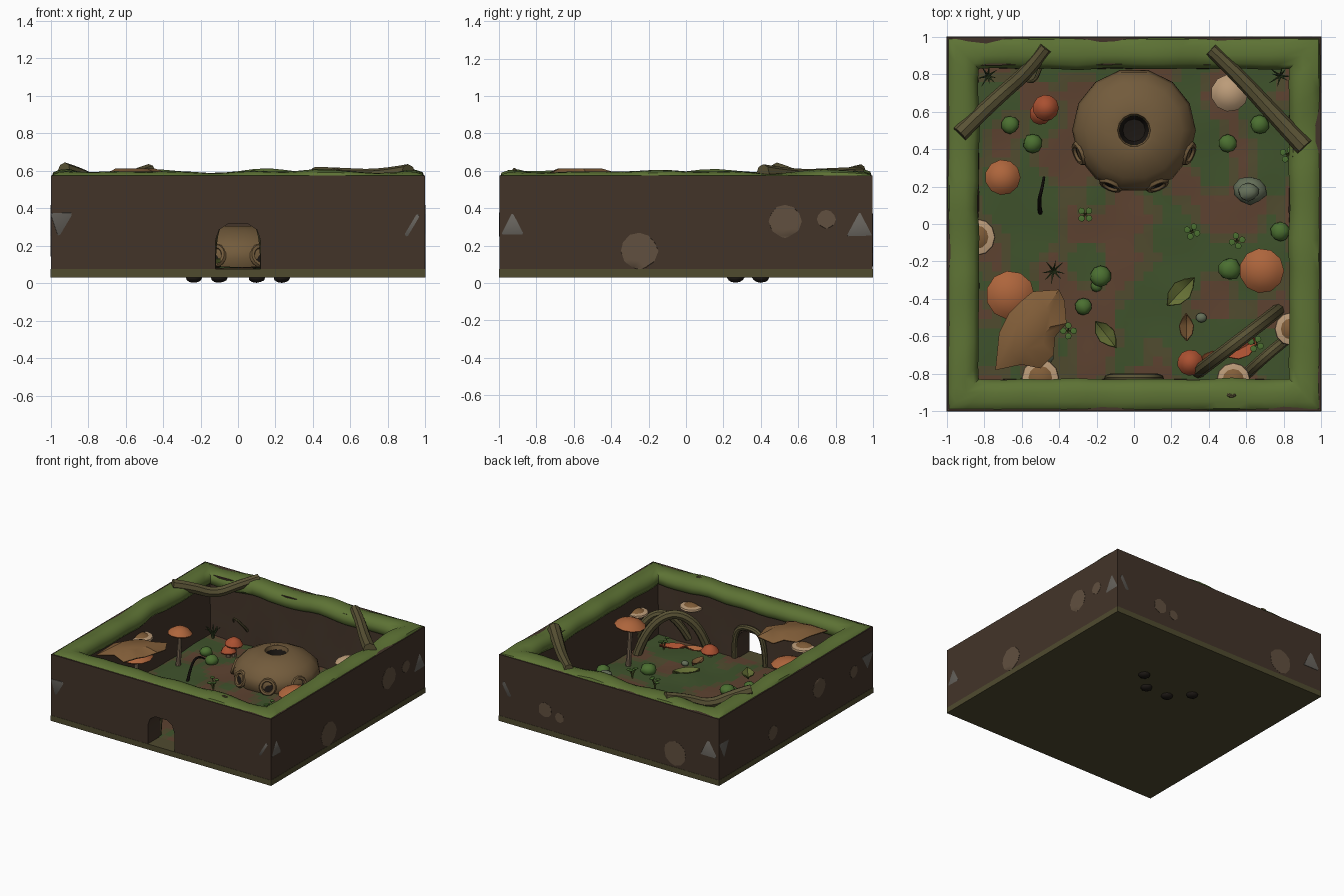
import bpy, bmesh, math, random
from math import sin, cos, pi
from mathutils import Vector, noise

if "Cube" in bpy.data.objects:
    bpy.data.objects.remove(bpy.data.objects["Cube"])

random.seed(4)
COL = dict(wall=(.055, .034, .022), moss=(.11, .17, .035), soil=(.11, .055, .03), grass=(.05, .085, .025),
           mix=(.08, .07, .028), dome=(.17, .105, .045), dark=(.012, .009, .007), orange=(.42, .13, .045),
           red=(.4, .08, .03), cream=(.5, .33, .19), root=(.1, .085, .035), stone=(.13, .12, .105),
           pebble=(.12, .08, .05), bush=(.07, .16, .03), leaf=(.13, .16, .035), brown=(.22, .11, .04),
           greystone=(.13, .16, .1), stem=(.2, .14, .09))
MAT = {}
for k, c in COL.items():
    MAT[k] = bpy.data.materials.new(k)
    MAT[k].diffuse_color = (*c, 1)


def finish(name, bm, mat, loc=(0, 0, 0), rot=(0, 0, 0)):
    bmesh.ops.remove_doubles(bm, verts=bm.verts, dist=1e-5)
    bmesh.ops.recalc_face_normals(bm, faces=bm.faces)
    me = bpy.data.meshes.new(name)
    bm.to_mesh(me)
    bm.free()
    ob = bpy.data.objects.new(name, me)
    bpy.context.collection.objects.link(ob)
    ob.location, ob.rotation_euler = loc, rot
    me.materials.append(MAT[mat])
    return ob


def loft(name, rings, mat, loc=(0, 0, 0), rot=(0, 0, 0), loop=False):
    bm = bmesh.new()
    vs = [[bm.verts.new(p) for p in r] for r in rings]
    n = len(vs[0])
    for i in range(len(vs) if loop else len(vs) - 1):
        a, b = vs[i], vs[(i + 1) % len(vs)]
        for j in range(n):
            bm.faces.new((a[j], a[(j + 1) % n], b[(j + 1) % n], b[j]))
    bmesh.ops.dissolve_degenerate(bm, edges=bm.edges, dist=1e-5)
    return finish(name, bm, mat, loc, rot)


def lathe(name, prof, mat, loc, rot=(0, 0, 0), seg=12):
    return loft(name, [[(r * cos(2 * pi * j / seg), r * sin(2 * pi * j / seg), z) for j in range(seg)]
                       for r, z in prof], mat, loc, rot)


def tube(name, pts, r, mat, taper=1.0):
    cu = bpy.data.curves.new(name, 'CURVE')
    cu.dimensions, cu.bevel_depth, cu.bevel_resolution = '3D', r, 2
    cu.use_fill_caps, cu.resolution_u = True, 5
    sp = cu.splines.new('NURBS')
    sp.points.add(len(pts) - 1)
    for i, p in enumerate(pts):
        sp.points[i].co = (*p, 1)
        sp.points[i].radius = 1 + (taper - 1) * i / (len(pts) - 1)
    sp.use_endpoint_u, sp.order_u = True, 3
    ob = bpy.data.objects.new(name, cu)
    bpy.context.collection.objects.link(ob)
    cu.materials.append(MAT[mat])


def blob(name, loc, size, mat, rough=.12, sub=2, clamp=None):
    bm = bmesh.new()
    bmesh.ops.create_icosphere(bm, subdivisions=sub, radius=1)
    for v in bm.verts:
        k = 1 + random.uniform(-rough, rough)
        v.co = Vector([v.co[i] * size[i] * k + loc[i] for i in range(3)])
        if clamp:
            v.co.x, v.co.y = [max(-clamp, min(clamp, c)) for c in v.co.xy]
    return finish(name, bm, mat)


def square_sweep(name, prof, mat, n=20, wave=None):
    # profile of (distance from centre, height) swept around a mitred square
    rings = []
    for s in range(4):
        ca, sa = cos(s * pi / 2), sin(s * pi / 2)
        for i in range(n):
            t = 2 * i / n - 1
            ring = []
            for u, z in prof:
                du, dz = wave(u, z, t * ca + sa, t * sa - ca) if wave else (0, 0)
                x, y = t * (u + du), -(u + du)
                ring.append((x * ca - y * sa, x * sa + y * ca, z + dz))
            rings.append(ring)
    return loft(name, rings, mat, loop=True)


# floor slab and bumpy ground with soil and moss patches
bm = bmesh.new()
bmesh.ops.create_cube(bm, size=1)
for v in bm.verts:
    v.co = (v.co.x * 2, v.co.y * 2, .0525 + v.co.z * .045)
finish("floor_slab", bm, "mix")
bm = bmesh.new()
bmesh.ops.create_grid(bm, x_segments=34, y_segments=34, size=.86)
for v in bm.verts:
    v.co.z = .083 + .012 * noise.noise(v.co * 4)
ground = finish("ground", bm, "mix")
ground.data.materials.append(MAT["soil"])
ground.data.materials.append(MAT["grass"])
for p in ground.data.polygons:
    k = noise.noise(p.center * 4.5 + Vector((3, 1, 7)))
    p.material_index = 1 if k > .1 else 2 if k < -.1 else 0

# earth walls with arched doorway
wall = square_sweep("earth_walls", [(.998, .07), (.998, .3), (.998, .575), (.85, .57), (.845, .4), (.835, .22), (.83, .07)],
                    "wall", 20, lambda u, z, x, y: (.012 * noise.noise(Vector((x * 4, y * 4, z * 5))) if u < .9 else 0, 0))
arch = [(-.12, .05), (.12, .05), (.12, .23), (.1, .285), (.055, .315), (-.055, .315), (-.1, .285), (-.12, .23)]
bm = bmesh.new()
f = bm.faces.new([bm.verts.new((x, -1.1, z)) for x, z in arch])
ext = bmesh.ops.extrude_face_region(bm, geom=[f])
bmesh.ops.translate(bm, vec=(0, .4, 0), verts=[g for g in ext["geom"] if isinstance(g, bmesh.types.BMVert)])
cutter = finish("door_cutter", bm, "dark")
mod = wall.modifiers.new("door", 'BOOLEAN')
mod.operation, mod.object, mod.solver = 'DIFFERENCE', cutter, 'EXACT'
bpy.context.view_layer.objects.active = wall
bpy.ops.object.modifier_apply(modifier="door")
bpy.data.objects.remove(cutter)
tube("door_frame", [(-.14, -.83, .08), (-.14, -.82, .24), (-.09, -.82, .36), (.09, -.82, .36), (.14, -.82, .24), (.14, -.83, .08)], .022, "root")

# moss rim
square_sweep("moss_rim", [(.998, .56), (.985, .58), (.95, .592), (.9, .597), (.855, .585), (.828, .55), (.828, .51), (.845, .49), (.9, .52)],
             "moss", 22, lambda u, z, x, y: (.014 * noise.noise(Vector((x * 4, y * 4, 2))) if u < .9 else 0,
                                             .022 * noise.noise(Vector((x * 3, y * 3, 9))) if u < .99 else 0))

# stones embedded in the walls
for sx in (-1, 1):
    for sy in (-1, 1):
        blob("corner_rock", (sx * .93, sy * .93, .31), (.12, .12, .125), "stone", .2, 1, 1.0)
for x, y, z, r in [(1, -.25, .17, .1), (1, .53, .33, .09), (1, .75, .34, .05), (-.6, 1, .19, .1), (.58, 1, .23, .06),
                   (.45, 1, .2, .04), (-1, -.3, .34, .08), (-1, .3, .2, .06), (-1, -.75, .3, .05)]:
    blob("wall_stone", (x, y, z), [r if abs(c) < 1 else .04 for c in (x, y)] + [r], "pebble", .03, 2, 1.0)

# domed hut with top vent and ringed portholes
lathe("dome", [(.3, .07), (.33, .13), (.315, .19), (.26, .245), (.18, .285), (.105, .305), (.088, .303), (.08, .27)],
      "dome", (0, .5, 0), seg=14)
lathe("dome_vent", [(.081, .275), (.06, .19), (0, .18)], "dark", (0, .5, 0))
for a in (-23, -67, -113, -157):
    a = math.radians(a)
    pos = (.305 * cos(a), .5 + .305 * sin(a), .145)
    rot = (0, math.radians(72), a)
    ring = [(.052 + .016 * cos(2 * pi * k / 6), .018 * sin(2 * pi * k / 6)) for k in range(7)]
    lathe("porthole_ring", ring, "dome", (pos[0] + .01 * cos(a), pos[1] + .01 * sin(a), pos[2]), rot, 14)
    lathe("porthole_glass", [(.052, .012), (0, .014)], "dark", pos, rot)
    blob("underside_root", (.255 * cos(a), .5 + .255 * sin(a), .028), (.045, .045, .026), "dark", .04)


# mushrooms: x, y, cap height, cap radius, colour
def mushroom(x, y, z, r, mat, lean=0):
    tube("mushroom_stem", [(x + lean, y, .07), (x + lean * .3, y, z * .6), (x, y, z)], .016 + r * .05, "stem", .75)
    lathe("mushroom_cap", [(0, .035), (r * .35, .032), (r * .75, .012), (r, -.015), (r * .95, -.024), (r * .5, -.008), (0, -.003)],
          mat, (x, y, z), (random.uniform(-.1, .1), random.uniform(-.1, .1), 0), 11)


for m in [(-.7, .25, .37, .095, "orange", -.02), (-.66, -.38, .43, .13, "orange", .02), (.68, -.25, .44, .12, "orange", .02),
          (-.47, .62, .2, .07, "red"), (-.5, .59, .14, .06, "red"), (.51, .7, .28, .1, "cream"), (.3, -.74, .14, .07, "red")]:
    mushroom(*m)

# bracket fungi on the inner walls
for x, y, z, r in [(-.84, -.07, .4, .1), (-.5, -.82, .34, .1), (.53, -.83, .39, .09), (.84, -.56, .36, .09)]:
    lathe("bracket_rim", [(0, -.03), (r * .6, -.025), (r, 0), (r * .96, .014), (r * .7, .02), (0, .02)], "cream", (x, y, z))
    lathe("bracket_top", [(r * .72, .015), (r * .45, .03), (0, .036)], "brown", (x, y, z))

# corner roots
tube("root_back_left", [(-.93, .48, .6), (-.84, .57, .575), (-.7, .7, .5), (-.56, .82, .57), (-.47, .94, .6)], .045, "root", .8)
tube("root_back_right", [(.41, .93, .585), (.55, .8, .575), (.75, .58, .56), (.91, .41, .585)], .036, "root", 1.4)
tube("root_arch", [(.34, -.79, .06), (.38, -.76, .28), (.55, -.63, .44), (.72, -.5, .28), (.77, -.46, .06)], .036, "root")
tube("root_arch_small", [(.56, -.84, .12), (.62, -.78, .28), (.72, -.69, .36), (.82, -.61, .28), (.86, -.57, .15)], .03, "root")
tube("curled_root", [(-.5, .84, .2), (-.52, .76, .3), (-.58, .76, .32), (-.6, .8, .26)], .012, "root", .5)
tube("rim_twig", [(.49, -.9, .59), (.52, -.93, .615), (.54, -.91, .6)], .012, "root", .6)
tube("floor_sprout", [(-.5, .06, .08), (-.51, .12, .2), (-.49, .19, .25), (-.48, .25, .2)], .012, "dark", .6)

# big dry leaf lying near the front left corner
edge = [(-.72, -.58), (-.67, -.48), (-.6, -.41), (-.54, -.36), (-.4, -.35), (-.37, -.41), (-.36, -.53), (-.42, -.6),
        (-.43, -.7), (-.5, -.77), (-.6, -.75), (-.74, -.78)]
bm = bmesh.new()
rings = [[bm.verts.new((-.55 + (x + .55) * k, -.57 + (y + .57) * k, .612 - (.03 + .025 * (i % 2)) * (k - .5) * 2 * (k > .6)))
          for i, (x, y) in enumerate(edge)] for k in (1, .55)]
for i in range(12):
    j = (i + 1) % 12
    bm.faces.new((rings[0][i], rings[0][j], rings[1][j], rings[1][i]))
bm.faces.new(rings[1])
finish("dry_leaf", bm, "brown").modifiers.new("thick", 'SOLIDIFY').thickness = .01


# fallen leaves
def fallen_leaf(x, y, length, ang, mat):
    bm = bmesh.new()
    prof = [(-.5, .02), (-.25, .22), (.05, .27), (.3, .16), (.5, .01)]
    rows = [[bm.verts.new((t * length, s * w * length, .02 + .02 * abs(s) + .04 * t * t)) for s in (-1, 0, 1)] for t, w in prof]
    for a, b in zip(rows, rows[1:]):
        for j in (0, 1):
            bm.faces.new((a[j], a[j + 1], b[j + 1], b[j]))
    finish("fallen_leaf", bm, mat, (x, y, .08), (0, 0, ang)).modifiers.new("thick", 'SOLIDIFY').thickness = .006


for l in [(.25, -.36, .21, .8, "leaf"), (-.15, -.59, .18, -.9, "leaf"), (.28, -.55, .15, 1.6, "brown"), (.58, -.66, .2, .5, "red"),
          (.42, -.72, .16, .2, "orange")]:
    fallen_leaf(*l)

# moss cushions and mossy stones
for x, y, r in [(-.66, .53, .048), (-.54, .43, .052), (.5, .43, .05), (.67, .53, .05), (.78, -.04, .052), (.51, -.24, .06),
                (-.18, -.28, .057), (-.2, -.33, .032), (-.27, -.44, .045)]:
    blob("moss_cushion", (x, y, .08 + r * .5), (r, r, r * .8), "bush", .07)
for x, y, z, r in [(.62, .18, .12, .09), (.61, .17, .19, .055), (.36, -.5, .1, .03), (-.47, -.71, .11, .045)]:
    blob("mossy_stone", (x, y, z), (r, r * .85, r * .7), "greystone", .08)

# clover sprigs and grass tufts
for x, y in [(-.26, .05), (.31, -.04), (.55, -.09), (-.35, -.57), (.65, -.64), (.82, .37)]:
    for k in range(4):
        a = k * pi / 2 + x * 9
        p = (x + .028 * cos(a), y + .028 * sin(a), .14 + .01 * k)
        tube("clover_stem", [(x, y, .08), (x, y, .11), p], .004, "leaf")
        lathe("clover_leaf", [(0, .006), (.018, .002), (.018, -.002), (0, 0)], "bush", p, seg=7)
for x, y in [(-.43, -.25), (-.78, .79), (.78, .79)]:
    for k in range(8):
        a = k * pi / 4 + random.uniform(-.3, .3)
        r = random.uniform(.04, .07)
        tube("grass_blade", [(x, y, .08), (x + .3 * r * cos(a), y + .3 * r * sin(a), .16), (x + r * cos(a), y + r * sin(a), .17)],
             .008, "grass", .15)

# convert curves and shade everything smooth with sharp edges kept
bpy.ops.object.select_all(action='SELECT')
bpy.ops.object.convert(target='MESH')
bpy.ops.object.shade_smooth_by_angle(angle=math.radians(42))

for m in bpy.data.materials:
    if m.users and not m.is_grease_pencil:
        m.use_nodes = True
        m.node_tree.nodes["Principled BSDF"].inputs["Base Color"].default_value = m.diffuse_color
